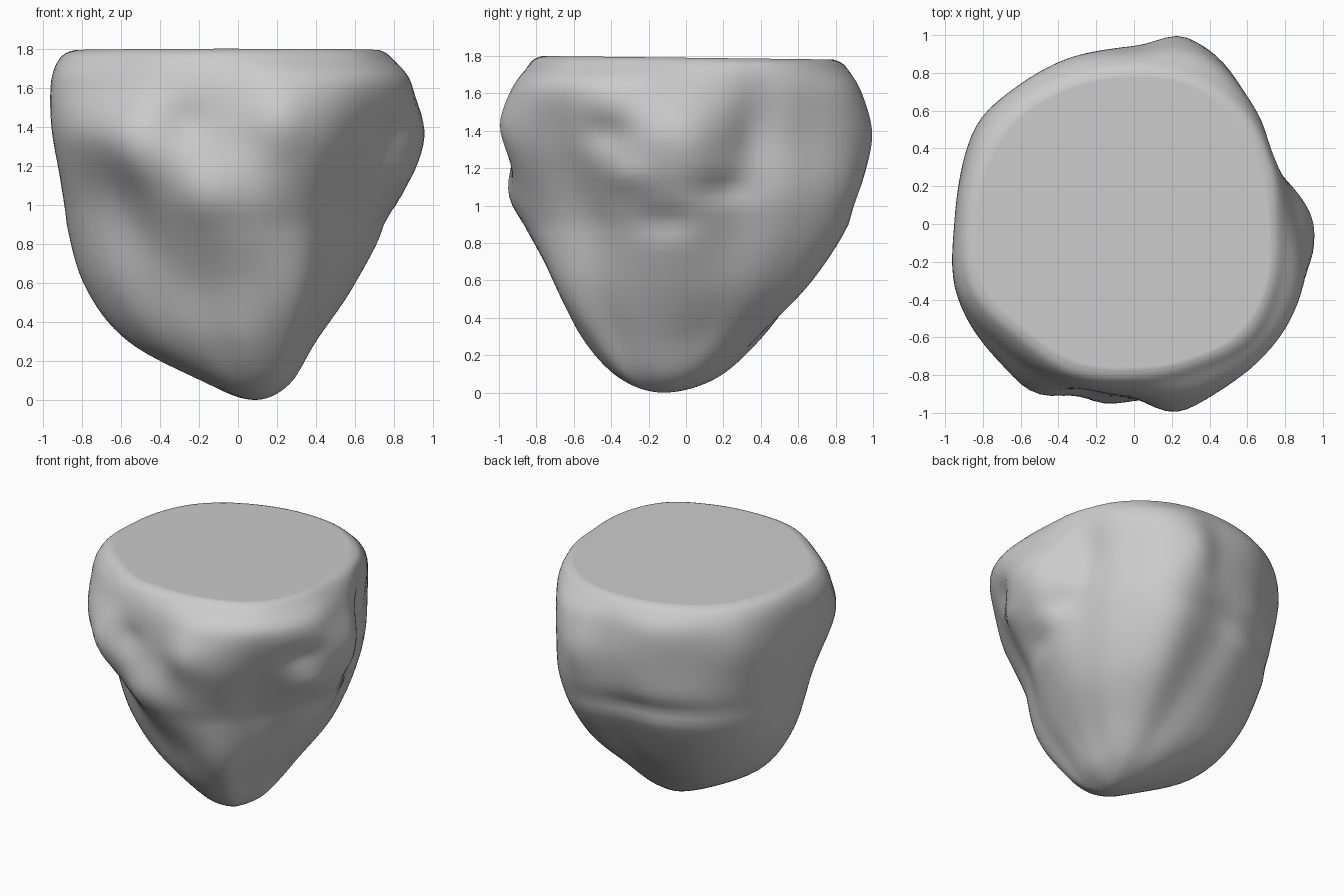
import bpy, bmesh, math

# Radii every 22.5 degrees (counter-clockwise from +x), from tip to flat top
HEIGHTS = [0.08, 0.3, 0.6, 1.0, 1.35, 1.62]
SECTIONS = [
    [.18, .19, .21, .25, .27, .29, .28, .25, .22, .22, .23, .24, .25, .24, .20, .18],
    [.34, .36, .43, .48, .47, .53, .60, .62, .62, .55, .48, .45, .48, .46, .38, .35],
    [.57, .60, .68, .75, .68, .71, .77, .82, .82, .76, .65, .61, .66, .69, .59, .56],
    [.82, .77, .85, .95, .87, .88, .90, .90, .89, .88, .81, .87, .91, .85, .75, .79],
    [.95, .81, .87, 1.00, .94, .93, .94, .95, .94, 1.0, 1.01, .97, .91, .98, .91, .94],
    [.86, .83, .89, .97, .92, .94, .95, .95, .95, 1.0, .95, .92, .90, .97, .98, .95],
]
CAP = [.74, .76, .80, .82, .81, .82, .85, .86, .86, .89, .83, .82, .79, .80, .83, .79]

# Bumps and hollows: angle, height, angular spread, vertical spread, depth
BUMPS = [
    (259, 1.05, 9, .17, .04), (253, 1.42, 7, .12, -.05), (281, 1.42, 9, .18, .065),
    (333, 1.39, 9, .10, -.05), (14, 1.09, 12, .07, -.035), (352, .92, 12, .08, -.035),
    (340, 1.16, 9, .08, .03), (98, .9, 10, .3, -.02), (108, 1.0, 30, .08, -.035),
    (239, 1.26, 10, .2, .06), (77, 1.38, 7, .2, .035), (72, .75, 9, .3, .01),
    (28, 1.42, 8, .25, -.03), (146, 1.5, 12, .25, .03), (298, .35, 10, .2, .02),
]
NA, STEPS = 112, 8


def catmull(a, b, c, d, t):
    return 0.5 * (2*b + (c-a)*t + (2*a - 5*b + 4*c - d)*t*t + (3*b - a - 3*c + d)*t**3)


def radius(row, ang):
    u = ang / 22.5
    i, t = int(u), u - int(u)
    return catmull(*(row[(i + k) % 16] for k in (-1, 0, 1, 2)), t)


# Full row stack, with a mirrored row under the tip and a rounded rim on top
rows = [(0.08, [-r for r in SECTIONS[0]]), (0.0, [0.0]*16)]
rows += list(zip(HEIGHTS, SECTIONS))
rows += [(1.755, [r*1.06 for r in CAP]), (1.8, [r*.97 for r in CAP]),
         (1.8, [r*.85 for r in CAP]), (1.8, [r*.7 for r in CAP])]

bm = bmesh.new()


def place(ang, z, r):
    for a0, z0, sa, sz, amp in BUMPS:
        da = (ang - a0 + 180) % 360 - 180
        r += amp * math.exp(-(da/sa)**2 - ((z - z0)/sz)**2)
    s = max(0.0, 1 - z/0.9)
    x = .09*s + r*math.cos(math.radians(ang))
    y = -.12*s + r*math.sin(math.radians(ang))
    return bm.verts.new((x, y, z - .012*(y + .8)*(z/1.8)**4))


# Loft the rings
rings = []
for j in range(1, len(rows) - 2):
    for k in range(STEPS):
        if j == 1 and k == 0:
            continue
        t = k / STEPS
        four = rows[j-1:j+3]
        z = min(1.8, max(0.0, catmull(*(f[0] for f in four), t)))
        rings.append([place(a, z, catmull(*(radius(f[1], a) for f in four), t))
                      for a in (360*i/NA for i in range(NA))])
for lo, hi in zip(rings, rings[1:]):
    for i in range(NA):
        n = (i + 1) % NA
        bm.faces.new((lo[i], lo[n], hi[n], hi[i]))
# Close tip and flat top
tip = bm.verts.new((.09, -.12, 0))
for i in range(NA):
    bm.faces.new((tip, rings[0][(i + 1) % NA], rings[0][i]))
bm.faces.new(rings[-1])
bmesh.ops.recalc_face_normals(bm, faces=bm.faces)
for f in bm.faces:
    f.smooth = True

mesh = bpy.data.meshes.new("floating_rock")
bm.to_mesh(mesh)
bm.free()
rock = bpy.data.objects.new("floating_rock", mesh)
bpy.context.collection.objects.link(rock)
